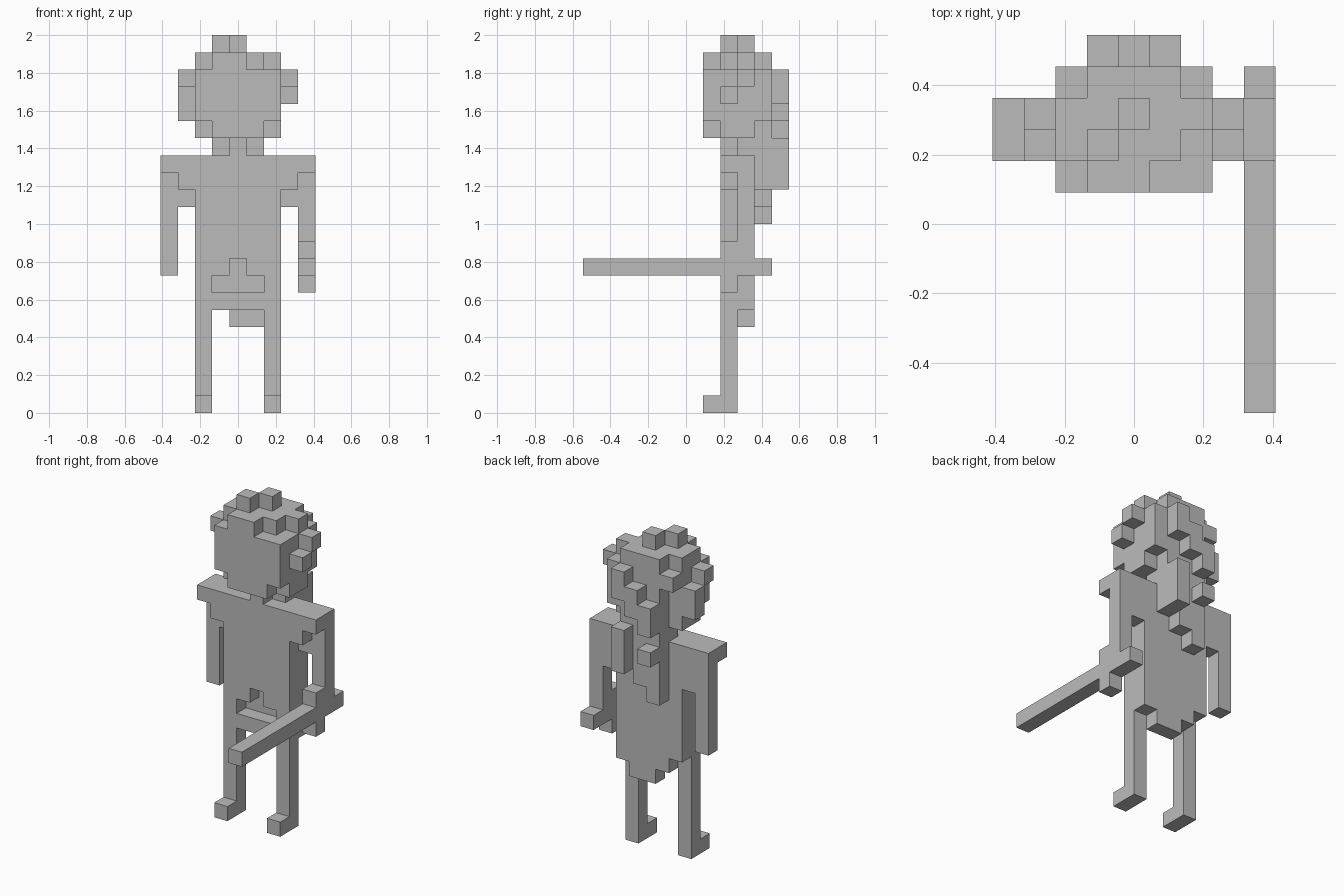
import bpy
import bmesh
from mathutils import Vector

default_cube = bpy.data.objects.get("Cube")
if default_cube:
    bpy.data.objects.remove(default_cube, do_unlink=True)

CELL = 2 / 22  # edge length of one block

stone = bpy.data.materials.new("plain grey")
stone.use_nodes = True
stone.diffuse_color = (0.5, 0.5, 0.5, 1)
stone.node_tree.nodes["Principled BSDF"].inputs["Base Color"].default_value = (0.5, 0.5, 0.5, 1)

occupied = set()  # every block already used by an earlier part


def block(x, y, z):
    """Blocks of one box; each argument is an inclusive range or one index."""
    spans = [s if isinstance(s, tuple) else (s, s) for s in (x, y, z)]
    rx, ry, rz = [range(a, b + 1) for a, b in spans]
    return {(i, j, k) for i in rx for j in ry for k in rz}


def make_part(name, *boxes, cut=()):
    """Build the outer skin of a union of boxes, minus the cut boxes."""
    cells = set().union(*boxes).difference(*cut) - occupied
    occupied.update(cells)
    bm = bmesh.new()
    corners = {}

    def corner(p):
        key = tuple(round(c * 2) for c in p)
        if key not in corners:
            corners[key] = bm.verts.new(p * CELL)
        return corners[key]

    for cell in sorted(cells):
        centre = Vector(cell) + Vector((0, 0.5, 0.5))
        for axis in range(3):
            for side in (-1, 1):
                neighbour = list(cell)
                neighbour[axis] += side
                if tuple(neighbour) in cells:
                    continue
                n, u, v = Vector(), Vector(), Vector()
                n[axis] = side / 2
                u[(axis + 1) % 3] = side / 2
                v[(axis + 2) % 3] = 0.5
                ring = (-u - v, u - v, u + v, v - u)
                bm.faces.new([corner(centre + n + r) for r in ring])
    # Merge the block faces into large flat faces
    bmesh.ops.dissolve_limit(bm, angle_limit=0.01, verts=bm.verts, edges=bm.edges)
    mesh = bpy.data.meshes.new(name)
    bm.to_mesh(mesh)
    bm.free()
    mesh.materials.append(stone)
    bpy.context.collection.objects.link(bpy.data.objects.new(name, mesh))


# Legs with feet pointing forward
for name, x in (("left", 2), ("right", -2)):
    make_part(name + "_leg", block(x, 2, (0, 6)), block(x, 1, 0))

# Torso with belt, shoulders and the opening above the belt
make_part(
    "torso",
    block((-2, 2), (2, 3), (7, 14)),
    block((-1, 1), 2, 6),
    block((-1, 2), 3, 6),
    block((0, 1), 3, 5),
    block((-3, 3), (2, 3), 13),
    block((-4, 4), (2, 3), 14),
    cut=[block((-1, 1), 2, 7), block(0, 2, 8)],
)

# Arms set back behind the shoulders
make_part("right_arm", block(-4, 3, (8, 13)), block(-3, 3, 12))
make_part(
    "left_arm",
    block(4, 3, (8, 13)),
    block(3, 3, 12),
    block(4, 2, (7, 9)),
)

# Long bar held in the left hand
make_part("held_bar", block(4, (-6, 4), 8))

# Neck with the middle set forward
make_part("neck", block((-1, 1), 3, 15), block(0, 2, 15))

# Head with its lower front corners cut away
make_part(
    "head",
    block((-2, 2), (1, 3), (16, 19)),
    block((-1, 1), 4, (16, 19)),
    cut=[block(-2, 1, 16), block(2, 1, 16)],
)

# Ear curls, stepped from front to back
make_part("left_ear_curls", block(3, 2, 18), block(3, 3, 19))
make_part("right_ear_curls", block(-3, 2, 19), block(-3, 3, (17, 18)))

# Hair on the crown with two tufts
make_part(
    "crown_hair",
    block((-1, 0), (1, 4), 20),
    block(1, (2, 4), 20),
    block(2, 3, 20),
    block(-2, (2, 3), 20),
    block(0, 3, 21),
    block(-1, 2, 21),
)

# Hair at the back, falling in uneven strands
make_part(
    "back_hair",
    block(2, 4, (17, 19)),
    block(-2, 4, 19),
    block(1, 5, (18, 19)),
    block(0, 5, (17, 18)),
    block(-1, 5, (16, 17)),
    block(1, 4, (13, 15)),
    block(0, 4, (12, 15)),
    block(-1, 4, (11, 15)),
    block(1, 5, (13, 15)),
    block(-1, 5, 14),
)
